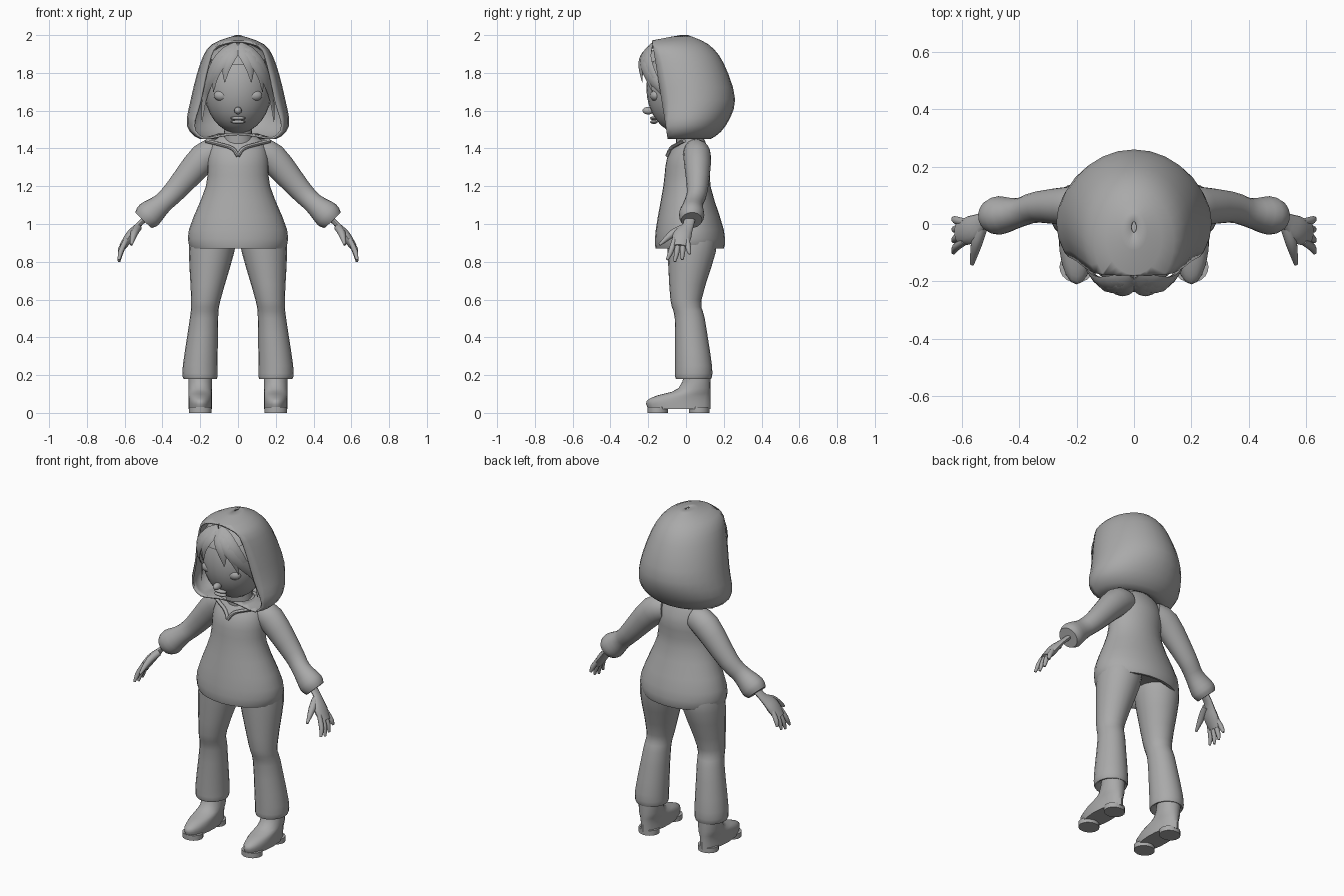
import bpy, bmesh, math
from mathutils import Vector

cube = bpy.data.objects.get("Cube")
if cube:
    bpy.data.objects.remove(cube)

GREY = (0.4, 0.4, 0.4, 1)
material = bpy.data.materials.new("plain grey")
material.use_nodes = True
material.diffuse_color = GREY
shader = next(node for node in material.node_tree.nodes if node.type == 'BSDF_PRINCIPLED')
shader.inputs["Base Color"].default_value = GREY
made = []


def finish(name, bm, cut=None):
    """Trim the mesh at an optional plane and turn it into an object."""
    bmesh.ops.recalc_face_normals(bm, faces=bm.faces)
    if cut:
        point, normal = cut
        bmesh.ops.bisect_plane(bm, geom=bm.verts[:] + bm.edges[:] + bm.faces[:],
                               plane_co=point, plane_no=normal, clear_outer=True)
    mesh = bpy.data.meshes.new(name)
    bm.to_mesh(mesh)
    bm.free()
    mesh.materials.append(material)
    part = bpy.data.objects.new(name, mesh)
    bpy.context.collection.objects.link(part)
    made.append(part)
    return part


def refine(rows, steps):
    """Catmull-Rom interpolation of the rows."""
    last = len(rows) - 1
    smooth = []
    for i in range(last):
        near = [rows[max(0, min(last, i + offset))] for offset in (-1, 0, 1, 2)]
        for step in range(steps):
            t = step / steps
            smooth.append([
                b + t / 2 * (c - a + t * (2 * a - 5 * b + 4 * c - d + t * (3 * (b - c) + d - a)))
                for a, b, c, d in zip(*near)])
    return smooth + [list(rows[last])]


def loft(name, rows, hint=None, segments=20, steps=3, side=1, cut=None, caps=True):
    """Skin rings of x, y, z, width, depth; level, or across the path if a hint is given."""
    rows = refine(rows, steps)
    centres = [Vector(row[:3]) for row in rows]
    bm = bmesh.new()
    rings = []
    for i, (centre, row) in enumerate(zip(centres, rows)):
        across, along = Vector((1, 0, 0)), Vector((0, 1, 0))
        if hint:
            ahead = centres[min(i + 1, len(rows) - 1)]
            behind = centres[max(i - 1, 0)]
            tangent = (ahead - behind).normalized()
            across = tangent.cross(Vector(hint)).normalized()
            along = across.cross(tangent)
        ring = []
        for k in range(segments):
            angle = math.tau * k / segments
            point = (centre + across * row[3] * math.cos(angle)
                     + along * row[4] * math.sin(angle))
            ring.append(bm.verts.new((point.x * side, point.y, point.z)))
        rings.append(ring)
    for lower, upper in zip(rings, rings[1:]):
        for k in range(segments):
            after = (k + 1) % segments
            bm.faces.new((lower[k], lower[after], upper[after], upper[k]))
    if caps:
        bm.faces.new(rings[0])
        bm.faces.new(rings[-1])
    return finish(name, bm, cut)


def span(rows, x=0):
    """Level rings given as height, half width, front y and back y."""
    return [(x, (front + back) / 2, z, width, (back - front) / 2)
            for z, width, front, back in rows]


def tube(rows, flatness=1):
    """Rings given as x, y, z and radius, with one depth ratio."""
    return [(x, y, z, radius, radius * flatness) for x, y, z, radius in rows]


def ball(name, centre, size, cut=None):
    bm = bmesh.new()
    bmesh.ops.create_uvsphere(bm, u_segments=24, v_segments=16, radius=1)
    bmesh.ops.scale(bm, vec=size, verts=bm.verts)
    bmesh.ops.translate(bm, vec=centre, verts=bm.verts)
    return finish(name, bm, cut)


# Jumper body and neck
loft("jumper_body", span([
    (.9, .2, -.12, .15), (.87, .25, -.16, .2), (.97, .26, -.16, .2), (1.2, .17, -.12, .13),
    (1.35, .16, -.1, .13), (1.44, .13, -.04, .1), (1.47, .07, -.02, .08)]), segments=28)
loft("neck", span([(1.4, .08, -.05, .08), (1.55, .07, -.06, .08)]))

# Head, nose and lips
ball("head", (0, -.03, 1.72), (.18, .18, .24))
ball("nose", (0, -.2, 1.6), (.02, .03, .02))
for lip, height in (("upper_lip", 1.56), ("lower_lip", 1.54)):
    ball(lip, (0, -.17, height), (.04, .02, .01))

# Hair cap, trimmed along the hairline
ball("hair_cap", (0, -.03, 1.82), (.18, .21, .14), cut=((0, -.24, 1.84), (0, .3, -1)))

# Hood, cut open at the face and given thickness
hood = loft("hood", span([
    (1.47, .1, -.1, .08), (1.45, .2, -.2, .13), (1.52, .27, -.22, .21),
    (1.66, .25, -.23, .26), (1.85, .2, -.25, .2), (1.95, .14, -.24, .12),
    (2, .01, -.03, .01)]), segments=28, cut=((0, -.18, 1.97), (0, -.5, -.08)), caps=False)
shell = hood.modifiers.new("thickness", 'SOLIDIFY')
shell.thickness = .01
shell.offset = -1


def hair_lock(name, end_x, end_z, side):
    """A tapered lock sweeping from the parting over the brow."""
    parting, steps, rows = 1.94, 5, []
    for i in range(steps + 1):
        t = i / steps
        x = end_x * math.sin(t * math.pi / 2)
        z = parting - (parting - end_z) * t ** 1.5
        reach = .17 if z > 1.82 else .35
        round_off = 1 - (x / .2) ** 2 - ((z - 1.82) / reach) ** 2
        y = -.03 - .22 * math.sqrt(max(round_off, .06))
        taper = math.sin(math.pi * (.3 + .68 * t))
        rows.append((x, y, z, .04 * taper, .012 * taper))
    loft(name, rows, hint=(end_x, -.15, 0), segments=8, steps=2, side=side)


fingers = ("index", "middle", "ring", "little")
locks = {"inner": (.07, 1.75), "brow": (.13, 1.7), "temple": (.17, 1.66), "cheek": (.19, 1.54)}

for side, label in ((1, "left_"), (-1, "right_")):
    # Eye and locks
    ball(label + "eye", (.085 * side, -.16, 1.68), (.043, .03, .03))
    for lock, (end_x, end_z) in locks.items():
        hair_lock(label + lock + "_lock", end_x, end_z, side)

    # Neckline trim, dipping to a notch
    loft(label + "neckline_trim", tube([
        (.17, -.01, 1.44, .01), (.09, -.05, 1.42, .01), (.03, -.08, 1.4, .01),
        (0, -.1, 1.36, .01)]), hint=(0, -1, 0), segments=8, side=side)

    # Sleeve with gathered cuff
    loft(label + "sleeve", tube([
        (.1, .05, 1.38, .07), (.18, .06, 1.35, .08), (.33, .06, 1.18, .06),
        (.4, .04, 1.11, .055), (.47, .03, 1.05, .073), (.5, .03, 1.02, .06)], .92),
        hint=(0, -1, 0), side=side)

    # Hand
    loft(label + "palm", tube([
        (.49, .02, 1.03, .03), (.53, .01, .99, .03), (.57, -.02, .94, .05),
        (.61, -.03, .88, .04)], .5), hint=(1, 0, .6), segments=14, side=side)
    for i, finger in enumerate(fingers):
        root = .022 * i - .06
        tip = .04 * i - .1
        low = .8 + .01 * (i - 1) ** 2
        loft(label + finger + "_finger", tube([
            (.59, root, .92, .013), (.62, (root + tip) / 2, (.9 + low) / 2, .014),
            (.63, tip, low, .007)]), hint=(1, 0, 0), segments=10, side=side)
    loft(label + "thumb", tube([
        (.53, -.01, .98, .02), (.55, -.07, .95, .02), (.565, -.14, .89, .007)]),
        hint=(1, 0, 0), segments=10, side=side)

    # Trouser leg with flared hem
    loft(label + "trouser_leg", tube([
        (.13, .03, .95, .12), (.14, .03, .85, .12), (.17, 0, .6, .078), (.18, .02, .5, .075),
        (.2, .04, .25, .092), (.2, .04, .18, .088), (.2, .05, .2, .06)], 1.06), side=side)

    # Shoe with arched sole
    heel_y, half_width = .13, .063
    uppers = [(.02, -.2), (.06, -.21), (.09, -.16), (.13, -.04), (.24, 0)]
    loft(label + "shoe", span([(z, half_width, toe, heel_y) for z, toe in uppers], x=.2),
         side=side)
    for pad, y in (("sole", -.15), ("heel", .07)):
        loft(label + pad, [(.2, y, z, .06, .055) for z in (0, .03)], steps=1, side=side)

# Smooth shading with sharp creases kept
bpy.ops.object.select_all(action='DESELECT')
for part in made:
    part.select_set(True)
bpy.context.view_layer.objects.active = made[0]
bpy.ops.object.shade_smooth_by_angle(angle=math.radians(45))
